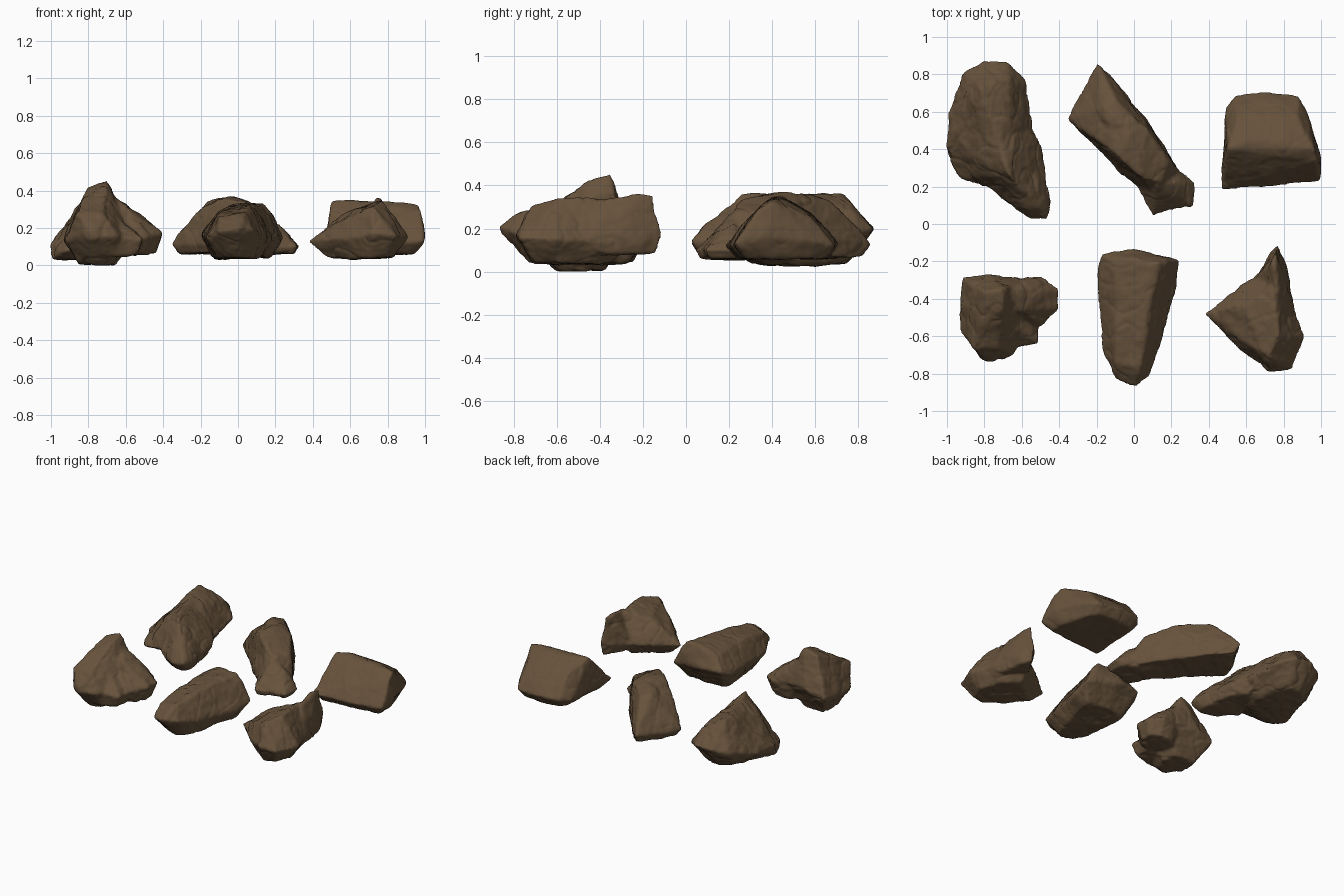
import bpy
import bmesh
from mathutils import Vector, noise

cube = bpy.data.objects.get("Cube")
if cube:
    bpy.data.objects.remove(cube, do_unlink=True)

# One earthy colour for every rock
stone = bpy.data.materials.new("brown_stone")
stone.use_nodes = True
stone_colour = (0.135, 0.085, 0.045, 1)
stone.diffuse_color = stone_colour
shader = stone.node_tree.nodes["Principled BSDF"]
shader.inputs["Base Color"].default_value = stone_colour
shader.inputs["Roughness"].default_value = 0.9


def add_hull(bm, points):
    """Add one convex chunk to the rock."""
    verts = [bm.verts.new(p) for p in points]
    result = bmesh.ops.convex_hull(bm, input=verts)
    unused = [g for g in result["geom_interior"] if isinstance(g, bmesh.types.BMVert)]
    bmesh.ops.delete(bm, geom=unused, context="VERTS")


def chunk(rim, crest, base, taper=0.72):
    """Points of a chunk: widest rim, crest above, tapered underside at height base."""
    rim = [Vector(p) for p in rim]
    middle = sum(rim, Vector()) / len(rim)
    under = [middle.lerp(p, taper) for p in rim]
    for p in under:
        p.z = base
    return rim + [Vector(p) for p in crest] + under


def weather(bm, roughness):
    """Broad dents, small pits and a few sharp cracks along the normals."""
    bm.normal_update()
    moves = []
    for v in bm.verts:
        broad = noise.noise(v.co * 5)
        fine = noise.fractal(v.co * 13, 0.9, 2.0, 4)
        crack = abs(noise.noise(v.co * 7 + Vector((3, 1, 2))))
        depth = broad * 0.014 + fine * 0.006 - max(0, 0.07 - crack) * 0.08
        moves.append(v.normal * depth * roughness)
    for v, move in zip(bm.verts, moves):
        v.co += move


def make_rock(name, chunks, roughness=1.0):
    mesh = bpy.data.meshes.new(name)
    bm = bmesh.new()
    for points in chunks:
        add_hull(bm, points)
    bm.to_mesh(mesh)
    bm.free()
    rock = bpy.data.objects.new(name, mesh)
    bpy.context.collection.objects.link(rock)

    # Fuse the chunks and wear down their edges
    fuse = rock.modifiers.new("fuse", "REMESH")
    fuse.mode = "VOXEL"
    fuse.voxel_size = 0.011
    wear = rock.modifiers.new("wear", "SMOOTH")
    wear.factor = 0.5
    wear.iterations = 7
    graph = bpy.context.evaluated_depsgraph_get()
    worn = bpy.data.meshes.new_from_object(rock.evaluated_get(graph))
    rock.modifiers.clear()
    rock.data = worn
    bpy.data.meshes.remove(mesh)
    worn.name = name

    bm = bmesh.new()
    bm.from_mesh(worn)
    weather(bm, roughness)
    for v in bm.verts:
        v.co.z = max(v.co.z, 0)
    bm.to_mesh(worn)
    bm.free()
    worn.materials.clear()
    worn.materials.append(stone)
    worn.shade_smooth()
    return rock


# Knobbly peaked rock: tall body, side spur and front foot
make_rock("front_left_rock", [
    chunk([(-.92, -.28, .15), (-.78, -.26, .2), (-.6, -.29, .2), (-.55, -.5, .15),
           (-.64, -.7, .15), (-.78, -.74, .16), (-.93, -.58, .13), (-.9, -.44, .15)],
          [(-.81, -.36, .42), (-.7, -.35, .455), (-.7, -.44, .43), (-.8, -.52, .37),
           (-.86, -.66, .29), (-.72, -.66, .28)], .005, .5),
    chunk([(-.65, -.3, .2), (-.5, -.28, .18), (-.4, -.34, .17), (-.4, -.45, .17),
           (-.5, -.55, .15), (-.75, -.5, .2)],
          [(-.68, -.36, .38), (-.5, -.38, .26), (-.6, -.47, .32)], .06),
    chunk([(-.72, -.45, .15), (-.51, -.5, .13), (-.51, -.64, .14), (-.72, -.68, .15)],
          [(-.65, -.55, .27)], .05)])

# Long tapering slab, broad and high at the back
make_rock("front_middle_rock", [
    chunk([(-.2, -.23, .17), (-.17, -.16, .2), (0, -.13, .2), (.12, -.16, .2),
           (.25, -.19, .15), (.22, -.34, .12), (.16, -.55, .13), (.13, -.68, .15),
           (.08, -.82, .19), (0, -.87, .2), (-.1, -.83, .18), (-.17, -.7, .15),
           (-.17, -.4, .15)],
          [(-.11, -.22, .29), (0, -.19, .335), (.14, -.21, .33), (.08, -.45, .32),
           (-.1, -.5, .29), (.03, -.78, .28), (-.1, -.75, .26)], .04, .66)], .9)

# Angular rock with a left point and a high narrow back horn
make_rock("front_right_rock", [
    chunk([(.37, -.48, .13), (.46, -.41, .14), (.68, -.24, .14), (.84, -.36, .14),
           (.91, -.61, .15), (.85, -.78, .16), (.72, -.8, .17), (.62, -.72, .15)],
          [(.58, -.43, .29), (.74, -.34, .33), (.78, -.58, .35), (.72, -.72, .32)],
          .035, .66),
    chunk([(.64, -.3, .15), (.72, -.15, .16), (.77, -.1, .17), (.81, -.2, .14),
           (.86, -.45, .15)],
          [(.76, -.15, .36), (.74, -.21, .36), (.77, -.38, .34)], .08)])

# Large ridged boulder, highest near the front and along the outer back
make_rock("back_left_rock", [
    chunk([(-.91, .81, .18), (-.8, .88, .2), (-.67, .87, .2), (-.57, .76, .16),
           (-.54, .55, .14), (-.6, .25, .12), (-.8, .19, .1), (-.93, .24, .07),
           (-1, .38, .03), (-1.01, .42, .12), (-.99, .6, .12)],
          [(-.67, .26, .37), (-.71, .48, .36), (-.83, .55, .32), (-.82, .73, .36),
           (-.67, .77, .28)], .035, .6),
    chunk([(-.6, .6, .17), (-.49, .42, .13), (-.47, .25, .13), (-.44, .1, .14),
           (-.47, .03, .14), (-.55, .03, .13), (-.8, .2, .12)],
          [(-.52, .1, .22), (-.66, .25, .37), (-.64, .45, .32)], .06)], 1.1)

# Narrow diagonal rock with steep sides and a flat underside
make_rock("back_middle_rock", [
    chunk([(-.35, .56, .11), (-.26, .73, .13), (-.2, .87, .13), (-.12, .79, .14),
           (.02, .62, .14), (.18, .4, .13), (.24, .28, .13), (.24, .2, .11),
           (.1, .14, .1), (-.08, .28, .11)],
          [(-.21, .46, .29), (-.16, .62, .35), (-.1, .67, .33), (.07, .51, .33),
           (-.02, .48, .375), (-.09, .36, .36), (.05, .24, .33), (.15, .22, .28),
           (.18, .34, .28)], .065, .9),
    chunk([(0, .4, .14), (.24, .29, .12), (.32, .22, .1), (.32, .09, .1),
           (.24, .1, .1), (.1, .04, .1), (.02, .2, .12)],
          [(.22, .22, .22), (.12, .2, .27)], .06, .85)], .9)

# Blocky wedge with its ridge running sideways
make_rock("back_right_rock", [
    chunk([(.49, .62, .12), (.54, .69, .13), (.7, .71, .13), (.88, .69, .12),
           (.93, .6, .14), (1, .36, .16), (1, .23, .13), (.75, .2, .12),
           (.47, .18, .12), (.47, .32, .15)],
          [(.5, .4, .35), (.6, .45, .35), (.8, .45, .335), (.97, .4, .33),
           (.98, .34, .3), (.55, .58, .28), (.88, .58, .26)], .06, .8)], .6)
